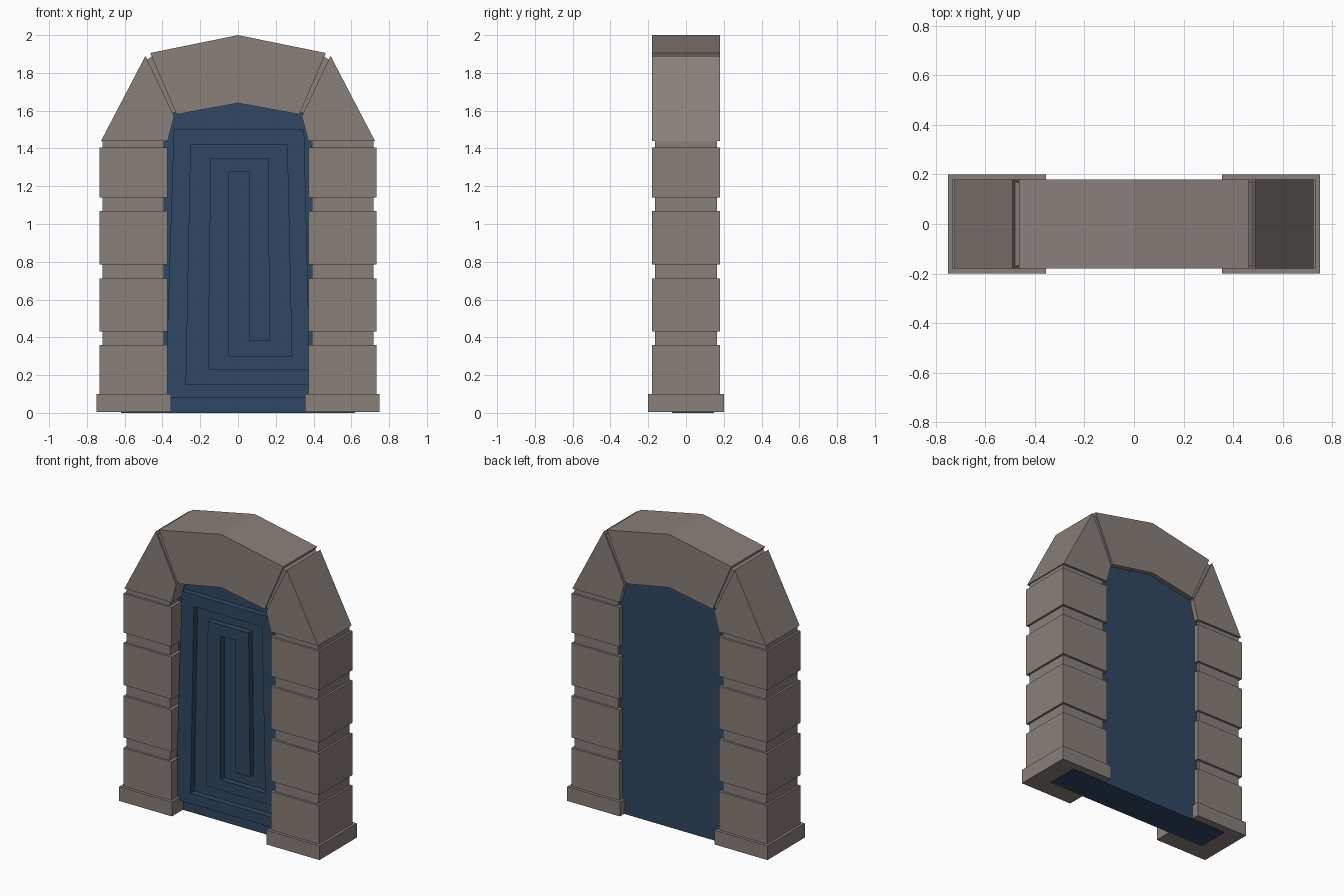
import bpy
import bmesh

cube = bpy.data.objects.get("Cube")
if cube:
    bpy.data.objects.remove(cube, do_unlink=True)


def material(name, rgb):
    mat = bpy.data.materials.new(name)
    mat.use_nodes = True
    mat.diffuse_color = (*rgb, 1)
    bsdf = next(n for n in mat.node_tree.nodes if n.type == "BSDF_PRINCIPLED")
    bsdf.inputs["Base Color"].default_value = (*rgb, 1)
    return mat


STONE = material("warm grey stone", (0.25, 0.215, 0.195))
BLUE = material("dark blue door", (0.03, 0.064, 0.125))


def prism(name, outline, y0, y1, mat):
    """Extrude an outline in x and z from y0 to y1."""
    bm = bmesh.new()
    face = bm.faces.new([bm.verts.new((x, y0, z)) for x, z in outline])
    side = bmesh.ops.extrude_face_region(bm, geom=[face])["geom"]
    verts = [v for v in side if isinstance(v, bmesh.types.BMVert)]
    bmesh.ops.translate(bm, vec=(0, y1 - y0, 0), verts=verts)
    bmesh.ops.recalc_face_normals(bm, faces=bm.faces)
    mesh = bpy.data.meshes.new(name)
    bm.to_mesh(mesh)
    bm.free()
    mesh.materials.append(mat)
    obj = bpy.data.objects.new(name, mesh)
    bpy.context.collection.objects.link(obj)
    return obj


def pair(name, outline, depth):
    """Matching stones on the left (+x) and right (-x)."""
    for side, s in (("left", 1), ("right", -1)):
        prism(f"{side}_{name}", [(s * x, z) for x, z in outline], -depth, depth, STONE)


def rect(x0, x1, z0, z1):
    return [(x0, z0), (x1, z0), (x1, z1), (x0, z1)]


# Pillars: plinth, recessed core and four stone blocks
pair("plinth", rect(0.355, 0.75, 0.004, 0.1), 0.2)
pair("pillar_core", rect(0.393, 0.718, 0.05, 1.45), 0.165)
blocks = [(0.1, 0.36), (0.43, 0.712), (0.785, 1.07), (1.14, 1.405)]
for i, (low, high) in enumerate(blocks, 1):
    pair(f"pillar_block_{i}", rect(0.372, 0.732, low, high), 0.18)

# Arch: sloping shoulders, recessed joints and peaked top stone
pair("arch_shoulder", [(0.372, 1.44), (0.725, 1.44), (0.49, 1.89), (0.338, 1.57)], 0.18)
pair("arch_joint", [(0.32, 1.595), (0.36, 1.58), (0.49, 1.865), (0.45, 1.89)], 0.17)
prism("arch_top", [(-0.465, 1.905), (-0.325, 1.58), (0, 1.64), (0.325, 1.58),
                   (0.465, 1.905), (0, 2)], -0.18, 0.18, STONE)

# Door slab, tucked into the stonework
prism("door_slab", [(-0.62, 0), (0.62, 0), (0.62, 1.4), (0.43, 1.68), (0, 1.75),
                    (-0.43, 1.68), (-0.62, 1.4)], -0.075, 0.147, BLUE)

# Raised spiral on the door front
prism("door_spiral", [
    (0.385, 0.08), (0.384, 0.15), (-0.275, 0.15), (-0.25, 1.42), (0.26, 1.42),
    (0.285, 0.3), (-0.05, 0.3), (-0.05, 1.275), (0.06, 1.275), (0.06, 0.38),
    (0.17, 0.38), (0.16, 1.35), (-0.145, 1.35), (-0.16, 0.23), (0.38, 0.23),
    (0.35, 1.5), (-0.34, 1.5), (-0.385, 0.08)], -0.115, -0.07, BLUE)
